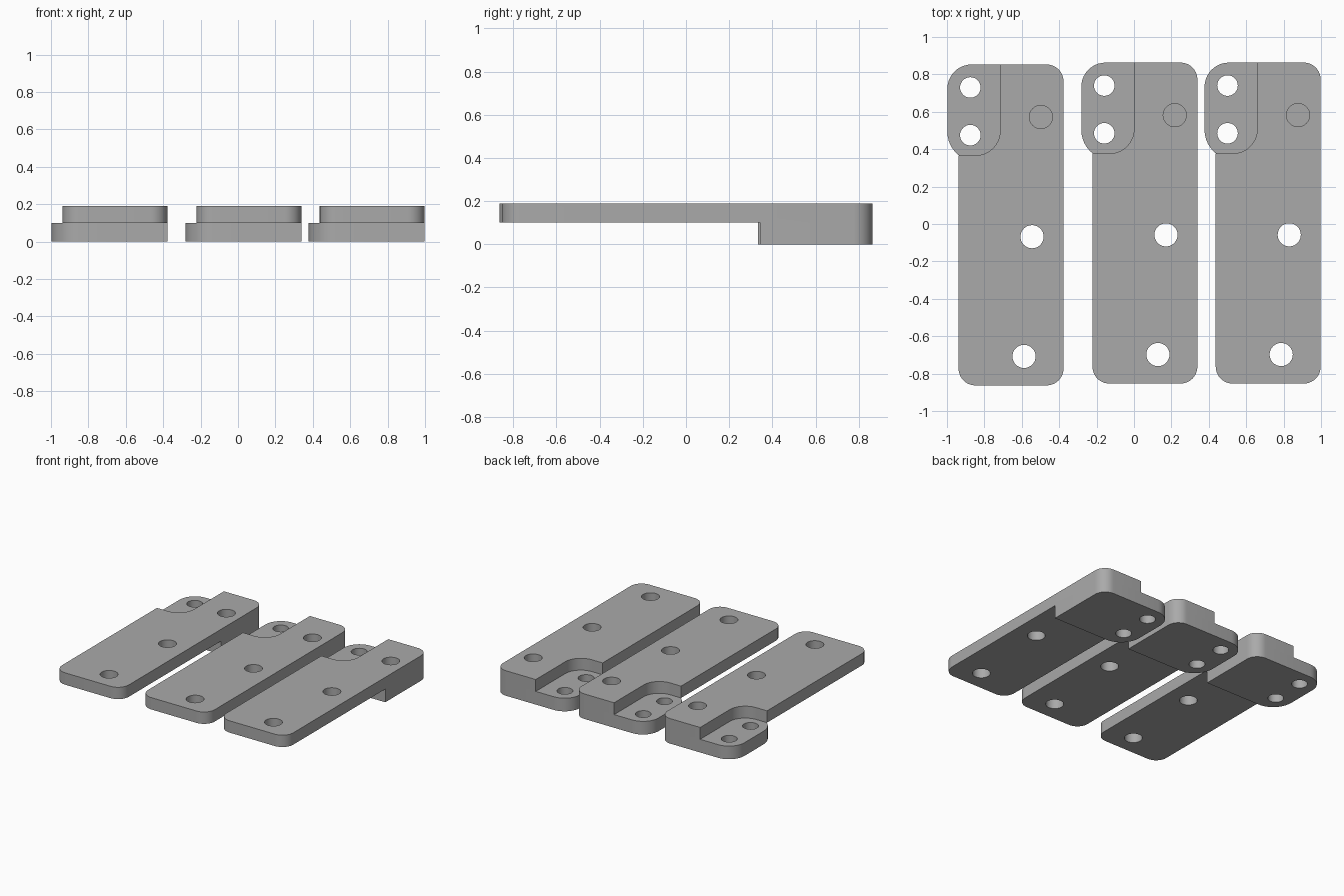
import bpy, bmesh, math
from mathutils import Vector

if "Cube" in bpy.data.objects:
    bpy.data.objects.remove(bpy.data.objects["Cube"])

grey = bpy.data.materials.new("grey")
grey.diffuse_color = (0.4, 0.4, 0.4, 1)
grey.use_nodes = True
grey.node_tree.nodes["Principled BSDF"].inputs["Base Color"].default_value = grey.diffuse_color

BASE, STEP, TOP = 0.0, 0.1, 0.19


def outline(corners, seg=10):
    """Round each (x, y, radius) corner of a right-angled outline."""
    pts = []
    for i, (x, y, r) in enumerate(corners):
        p = Vector((x, y))
        if r == 0:
            pts.append(p)
            continue
        a = (Vector(corners[i - 1][:2]) - p).normalized()
        b = (Vector(corners[(i + 1) % len(corners)][:2]) - p).normalized()
        c = p + (a + b) * r
        for k in range(seg + 1):
            t = k / seg * math.pi / 2
            pts.append(c - b * r * math.cos(t) - a * r * math.sin(t))
    return pts


def circle(x, y, r, n=32):
    return [Vector((x + r * math.cos(2 * math.pi * k / n),
                    y + r * math.sin(2 * math.pi * k / n))) for k in range(n)]


def prism(name, pts, z0, z1):
    bm = bmesh.new()
    face = bm.faces.new([bm.verts.new((p.x, p.y, z0)) for p in pts])
    ext = bmesh.ops.extrude_face_region(bm, geom=[face])
    for v in ext["geom"]:
        if isinstance(v, bmesh.types.BMVert):
            v.co.z = z1
    bmesh.ops.recalc_face_normals(bm, faces=bm.faces)
    me = bpy.data.meshes.new(name)
    bm.to_mesh(me)
    bm.free()
    me.materials.append(grey)
    ob = bpy.data.objects.new(name, me)
    bpy.context.collection.objects.link(ob)
    return ob


def boolean(target, tool, operation):
    m = target.modifiers.new(operation, "BOOLEAN")
    m.operation, m.solver, m.object = operation, "EXACT", tool
    bpy.context.view_layer.objects.active = target
    bpy.ops.object.modifier_apply(modifier=m.name)
    bpy.data.objects.remove(tool, do_unlink=True)


def bracket(name, dx, dy):
    # long upper plate with a rounded notch at the back left
    plate = prism(name, outline([
        (-0.938, -0.863, 0.09), (-0.377, -0.863, 0.09), (-0.377, 0.853, 0.09),
        (-0.716, 0.853, 0), (-0.716, 0.367, 0.13), (-0.938, 0.367, 0)]), STEP, TOP)
    # foot under the back end, reaching out to the left
    foot = prism("foot", outline([
        (-0.998, 0.333, 0.16), (-0.377, 0.333, 0), (-0.377, 0.853, 0.09),
        (-0.998, 0.853, 0.13)]), BASE, STEP)
    boolean(plate, foot, "UNION")
    # two foot holes, two plate holes, one blind hole above the foot
    for x, y, r, z in [(-0.875, 0.73, 0.055, -0.05), (-0.875, 0.475, 0.055, -0.05),
                       (-0.545, -0.068, 0.062, 0.05), (-0.588, -0.708, 0.062, 0.05),
                       (-0.498, 0.572, 0.062, STEP)]:
        boolean(plate, prism("hole_cutter", circle(x, y, r), z, 0.25), "DIFFERENCE")
    plate.location = (dx, dy, 0)
    bpy.ops.object.select_all(action="DESELECT")
    plate.select_set(True)
    bpy.context.view_layer.objects.active = plate
    bpy.ops.object.shade_smooth_by_angle(angle=math.radians(30))


bracket("left_bracket", 0, 0)
bracket("middle_bracket", 0.716, 0.01)
bracket("right_bracket", 1.375, 0.01)
